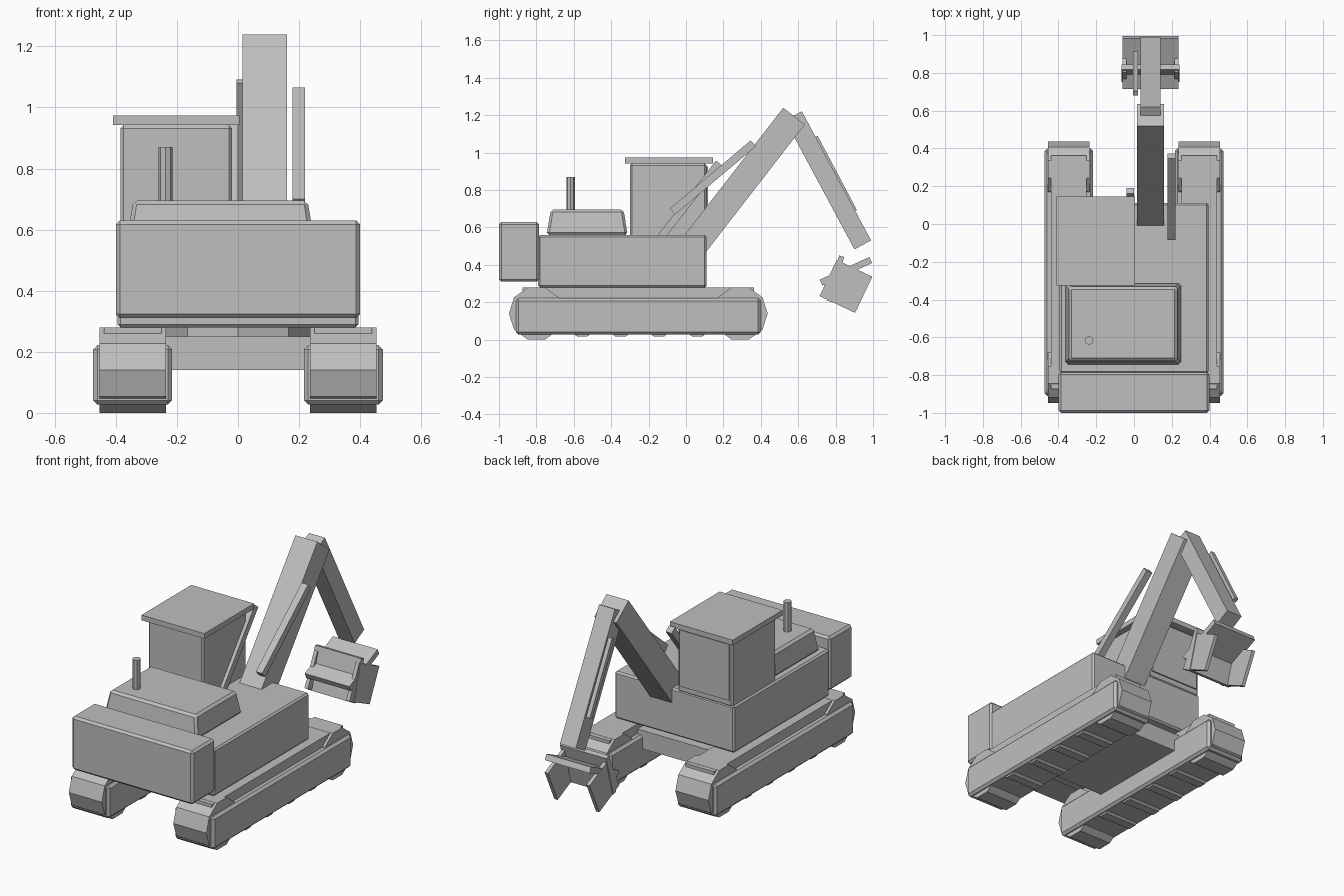
import bpy, bmesh, math
from mathutils import Matrix

if "Cube" in bpy.data.objects:
    bpy.data.objects.remove(bpy.data.objects["Cube"])

grey = bpy.data.materials.new("plain_grey")
grey.diffuse_color = (0.52, 0.52, 0.52, 1)
grey.use_nodes = True
grey.node_tree.nodes["Principled BSDF"].inputs["Base Color"].default_value = grey.diffuse_color


def finish(name, bm, bevel=0.0):
    if bevel:
        bmesh.ops.bevel(bm, geom=bm.edges[:], offset=bevel, segments=1,
                        affect='EDGES', clamp_overlap=True)
    bmesh.ops.recalc_face_normals(bm, faces=bm.faces[:])
    me = bpy.data.meshes.new(name)
    bm.to_mesh(me)
    bm.free()
    me.materials.append(grey)
    ob = bpy.data.objects.new(name, me)
    bpy.context.collection.objects.link(ob)
    return ob


def box(name, x, y, z, bevel=0.0, taper=(0, 0)):
    """Box from (min, max) ranges; taper pulls the top in along x and y."""
    bm = bmesh.new()
    bmesh.ops.create_cube(bm, size=1)
    for v in bm.verts:
        sx, sy, top = v.co.x * 2, v.co.y * 2, v.co.z > 0
        v.co.x = sum(x) / 2 + sx * ((x[1] - x[0]) / 2 - (taper[0] if top else 0))
        v.co.y = sum(y) / 2 + sy * ((y[1] - y[0]) / 2 - (taper[1] if top else 0))
        v.co.z = z[1] if top else z[0]
    return finish(name, bm, bevel)


def beam(name, x, p0, p1, thick):
    """Square-ended bar between two (y, z) points."""
    dy, dz = p1[0] - p0[0], p1[1] - p0[1]
    bm = bmesh.new()
    bmesh.ops.create_cube(bm, size=1)
    bm.transform(Matrix.Translation((sum(x) / 2, (p0[0] + p1[0]) / 2, (p0[1] + p1[1]) / 2))
                 @ Matrix.Rotation(math.atan2(dz, dy), 4, 'X')
                 @ Matrix.Diagonal((x[1] - x[0], math.hypot(dy, dz), thick, 1)))
    return finish(name, bm)


def drum(name, centre, radius, length, sides, axis):
    """Prism with its first corner on +y (axis X) or +x (axis Z)."""
    bm = bmesh.new()
    ring = [2 * math.pi * i / sides for i in range(sides)]
    if axis == 'X':
        pts = [(-length / 2, radius * math.cos(a), radius * math.sin(a)) for a in ring]
        step = (length, 0, 0)
    else:
        pts = [(radius * math.cos(a), radius * math.sin(a), -length / 2) for a in ring]
        step = (0, 0, length)
    face = bm.faces.new([bm.verts.new(p) for p in pts])
    ext = bmesh.ops.extrude_face_region(bm, geom=[face], use_keep_orig=True)
    bmesh.ops.translate(bm, vec=step,
                        verts=[g for g in ext['geom'] if isinstance(g, bmesh.types.BMVert)])
    bm.transform(Matrix.Translation(centre))
    return finish(name, bm)


# Tracks: side frame, end wheels, return run and road rollers
for side, s in (("left", -1), ("right", 1)):
    cx = 0.345 * s
    box(side + "_track_frame", (cx - 0.129, cx + 0.129), (-0.91, 0.40), (0.027, 0.222), 0.014)
    box(side + "_track_top_run", (cx - 0.094, cx + 0.094), (-0.873, 0.363), (0.20, 0.279))
    for end, y in (("front", -0.80), ("rear", 0.29)):
        drum(f"{side}_{end}_wheel", (cx, y, 0.14), 0.147, 0.218, 10, 'X')
    for i in range(4):
        drum(f"{side}_roller_{i + 1}", (cx, -0.555 + 0.205 * i, 0.095), 0.083, 0.218, 10, 'X')

# Undercarriage and turntable
box("undercarriage", (-0.25, 0.25), (-0.55, 0.10), (0.14, 0.25))
drum("turntable", (0, -0.22, 0.265), 0.235, 0.04, 8, 'Z')

# Upper body
box("house", (-0.395, 0.395), (-0.79, 0.11), (0.28, 0.56), 0.01)
box("counterweight", (-0.40, 0.40), (-1.0, -0.785), (0.31, 0.63), 0.013)
box("engine_hood", (-0.365, 0.25), (-0.745, -0.312), (0.56, 0.695), 0.013, (0.022, 0.022))
drum("exhaust", (-0.238, -0.617, 0.77), 0.023, 0.20, 8, 'Z')

# Cab
box("cab", (-0.385, -0.02), (-0.30, 0.11), (0.55, 0.942), 0.01)
box("cab_window", (-0.365, -0.04), (0.10, 0.118), (0.59, 0.925))
box("cab_roof", (-0.41, 0.005), (-0.325, 0.145), (0.942, 0.973))

# Boom, stick and cylinders
beam("boom", (0.015, 0.16), (-0.035, 0.405), (0.5775, 1.195), 0.146)
beam("stick", (0.035, 0.14), (0.575, 1.197), (0.945, 0.507), 0.101)
beam("right_boom_cylinder", (0.178, 0.22), (-0.072, 0.685), (0.36, 1.05), 0.042)
beam("left_boom_cylinder", (-0.04, 0.0), (-0.16, 0.515), (0.176, 0.945), 0.04)
beam("bucket_cylinder", (-0.005, 0.02), (0.692, 1.085), (0.902, 0.687), 0.026)

# Bucket: two square cheeks with a back plate and a long floor plate
for side, x in (("left", -0.05), ("right", 0.225)):
    beam(side + "_bucket_cheek", (x - 0.011, x + 0.011), (0.76, 0.33), (0.95, 0.24), 0.214)
beam("bucket_back", (-0.065, 0.24), (0.765, 0.205), (0.832, 0.446), 0.028)
beam("bucket_floor", (-0.06, 0.235), (0.722, 0.305), (0.988, 0.426), 0.035)
